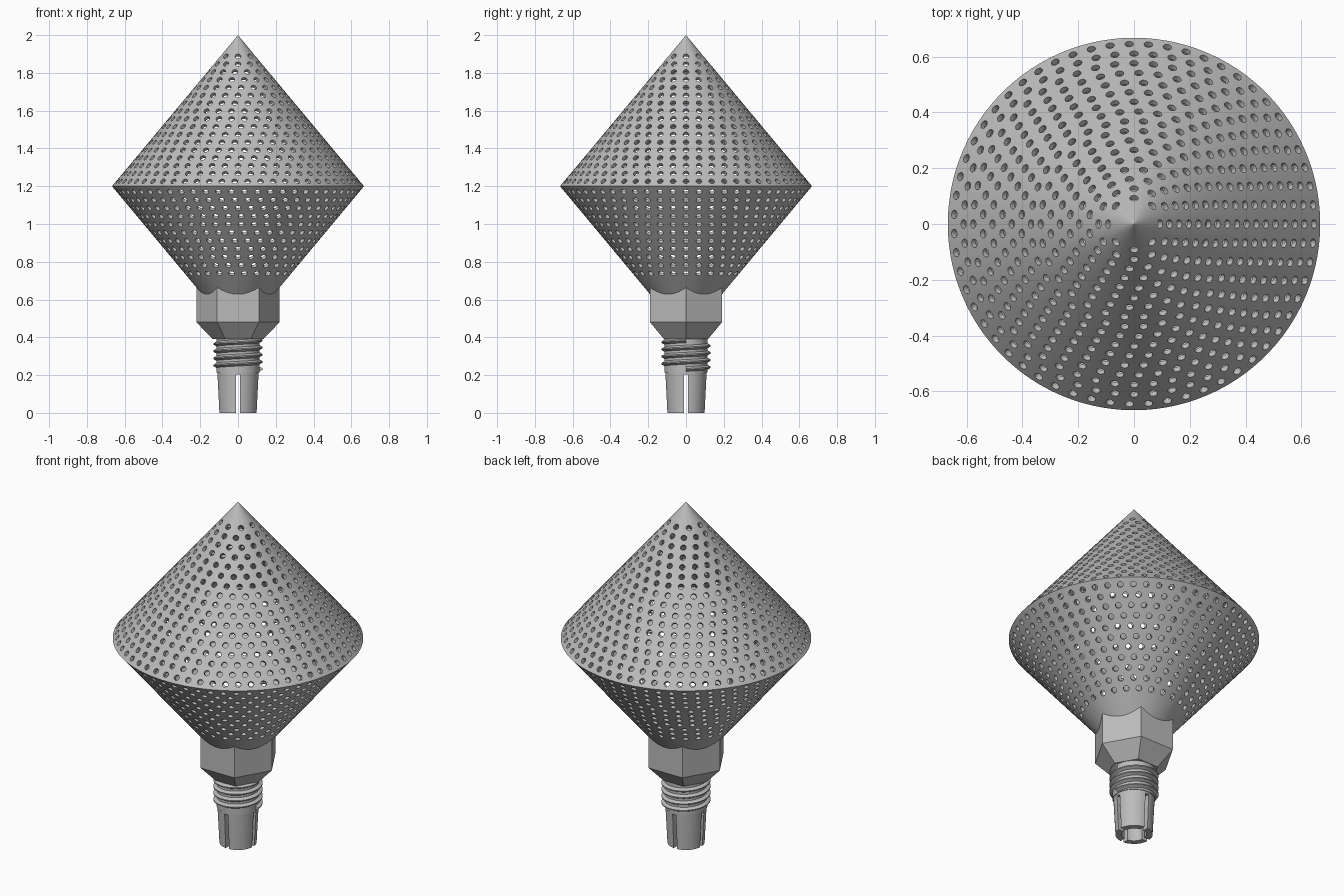
import bpy, bmesh, math
from mathutils import Matrix, Vector

cube = bpy.data.objects.get("Cube")
if cube:
    bpy.data.objects.remove(cube, do_unlink=True)

# Single metal colour
metal = bpy.data.materials.new("grey metal")
metal.use_nodes = True
GREY = (0.5, 0.5, 0.5, 1)
metal.diffuse_color = GREY
metal.node_tree.nodes["Principled BSDF"].inputs["Base Color"].default_value = GREY

RIM_R, RIM_Z, SLOPE = 0.667, 1.2, 1.2   # widest radius, its height, rise per radius


def finish(bm, name):
    bmesh.ops.recalc_face_normals(bm, faces=bm.faces[:])
    me = bpy.data.meshes.new(name)
    bm.to_mesh(me)
    bm.free()
    me.materials.append(metal)
    ob = bpy.data.objects.new(name, me)
    bpy.context.collection.objects.link(ob)
    return ob


def activate(ob):
    bpy.ops.object.select_all(action='DESELECT')
    ob.select_set(True)
    bpy.context.view_layer.objects.active = ob


def smooth(ob):
    activate(ob)
    bpy.ops.object.shade_smooth_by_angle(angle=math.radians(30))


def sweep(bm, points, steps, turns=1, rise=0, closed=False):
    """Spin an (r, z) profile about the z axis, optionally rising as a helix."""
    verts = [bm.verts.new((r, 0, z)) for r, z in points]
    edges = [bm.edges.new(p) for p in zip(verts, verts[1:])]
    if closed:
        edges.append(bm.edges.new((verts[-1], verts[0])))
    bmesh.ops.spin(bm, geom=verts + edges, cent=(0, 0, 0), axis=(0, 0, 1),
                   dvec=(0, 0, rise / steps), angle=math.tau * turns,
                   steps=steps, use_duplicate=False)


def lathe(name, points, steps):
    bm = bmesh.new()
    sweep(bm, points, steps)
    bmesh.ops.remove_doubles(bm, verts=bm.verts[:], dist=1e-5)
    return finish(bm, name)


def cut(ob, cutter):
    mod = ob.modifiers.new("cut", 'BOOLEAN')
    mod.operation = 'DIFFERENCE'
    mod.solver = 'MANIFOLD'
    mod.object = cutter
    activate(ob)
    bpy.ops.object.modifier_apply(modifier=mod.name)
    bpy.data.objects.remove(cutter, do_unlink=True)


def drill_ring(bm, r, side):
    """One ring of hole cutters square to the upper (1) or lower (-1) cone."""
    count = round(math.tau * r / 0.069)
    z = RIM_Z + side * (RIM_R - r) * SLOPE
    for i in range(count):
        a = math.tau * i / count
        out = Vector((math.cos(a) * SLOPE, math.sin(a) * SLOPE, side))
        turn = out.to_track_quat('Z', 'Y').to_matrix().to_4x4()
        place = Matrix.Translation((r * math.cos(a), r * math.sin(a), z))
        bmesh.ops.create_cone(bm, cap_ends=True, segments=12, radius1=0.0155,
                              radius2=0.0155, depth=0.06, matrix=place @ turn)


# Hollow double cone
body = lathe("perforated_body", [(0, 2), (RIM_R, RIM_Z), (0.167, 0.6), (0, 0.6)], 192)
cavity = lathe("cavity_cutter", [(0, 1.969), (0.641, RIM_Z), (0.191, 0.66), (0, 0.66)], 192)
cut(body, cavity)

# Rows of round perforations
bm = bmesh.new()
for row in range(17):
    drill_ring(bm, 0.645 - 0.0345 * row, 1)
for row in range(11):
    drill_ring(bm, 0.642 - 0.036 * row, -1)
cut(body, finish(bm, "hole_cutter"))

# Hexagonal nut with tapered underside
lathe("hex_nut", [(0, 0.664), (0.22, 0.664), (0.22, 0.48), (0.134, 0.39), (0, 0.39)], 6)

# Threaded neck: core plus helical ridge
smooth(lathe("thread_core", [(0, 0.4), (0.114, 0.4), (0.114, 0.215), (0, 0.215)], 64))
bm = bmesh.new()
sweep(bm, [(0.108, 0.216), (0.131, 0.229), (0.131, 0.235), (0.108, 0.248)],
      256, turns=4, rise=0.152, closed=True)
bmesh.ops.holes_fill(bm, edges=[e for e in bm.edges if e.is_boundary], sides=4)
smooth(finish(bm, "thread_ridge"))

# Slotted, hollow, slightly tapered collet
collet = lathe("slotted_collet", [(0, 0.217), (0.11, 0.217), (0.099, 0), (0, 0)], 64)
cut(collet, lathe("bore_cutter", [(0, 0.2), (0.066, 0.2), (0.066, -0.1), (0, -0.1)], 48))
for size in ((0.4, 0.022, 0.3), (0.022, 0.4, 0.3)):
    bm = bmesh.new()
    bmesh.ops.create_cube(bm, size=1, matrix=Matrix.Translation((0, 0, 0.053))
                          @ Matrix.Diagonal((*size, 1)))
    cut(collet, finish(bm, "slot_cutter"))
smooth(collet)
